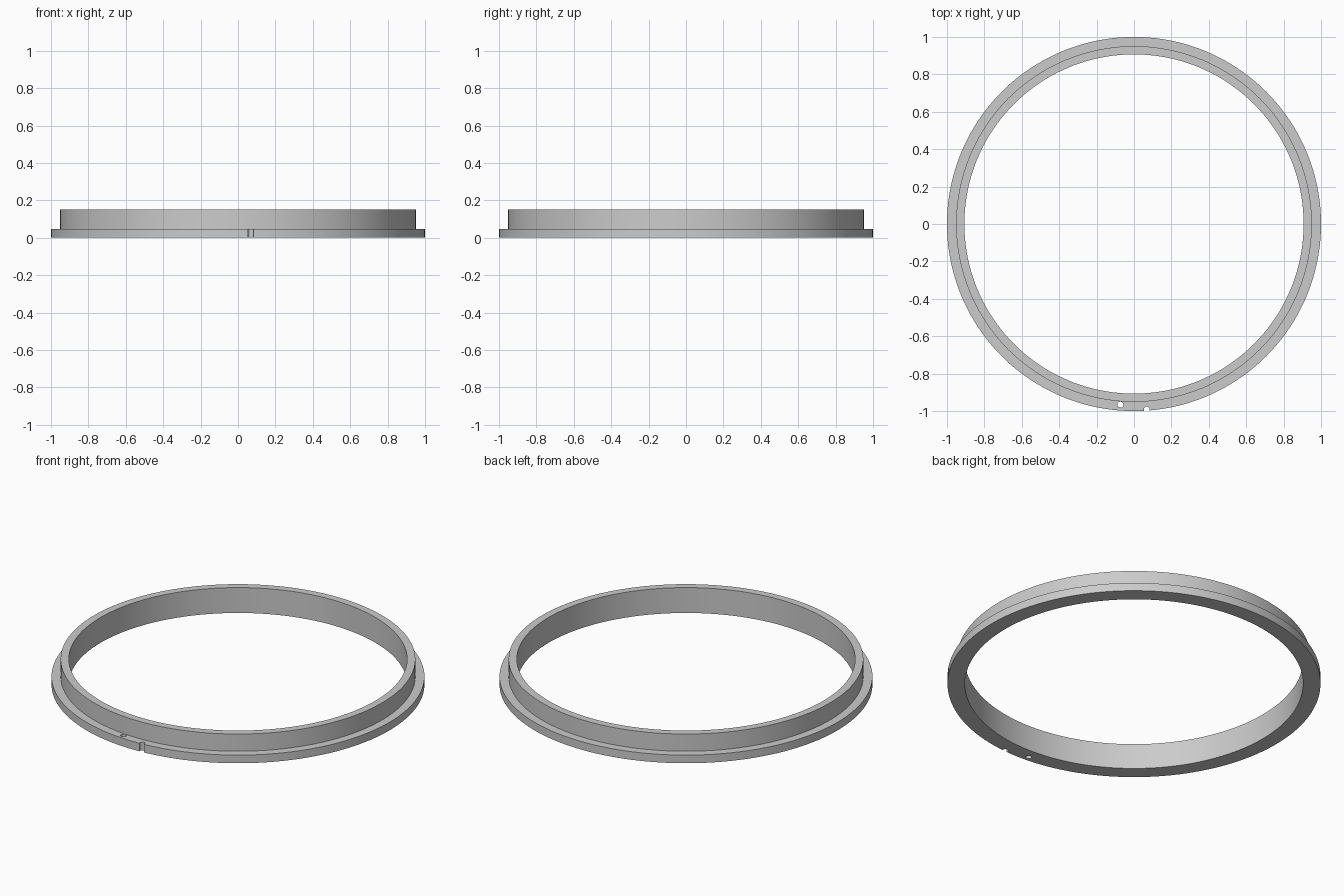
import bpy
import bmesh
import math

if "Cube" in bpy.data.objects:
    bpy.data.objects.remove(bpy.data.objects["Cube"], do_unlink=True)

SEGMENTS = 160
INNER, WALL, RIM = 0.907, 0.951, 1.0
FLANGE_TOP, HEIGHT = 0.048, 0.15

grey = bpy.data.materials.new("plain_grey")
grey.use_nodes = True
colour = (0.6, 0.6, 0.6, 1)
grey.diffuse_color = colour
grey.node_tree.nodes["Principled BSDF"].inputs["Base Color"].default_value = colour


def lathe(name, profile):
    """Sweep a closed (radius, height) profile around z."""
    bm = bmesh.new()
    rings = []
    for i in range(SEGMENTS):
        a = math.tau * i / SEGMENTS
        rings.append([bm.verts.new((r * math.cos(a), r * math.sin(a), z))
                      for r, z in profile])
    n = len(profile)
    for i, ring in enumerate(rings):
        after = rings[(i + 1) % SEGMENTS]
        for j in range(n):
            k = (j + 1) % n
            bm.faces.new((ring[j], after[j], after[k], ring[k]))
    bmesh.ops.recalc_face_normals(bm, faces=bm.faces)
    mesh = bpy.data.meshes.new(name)
    bm.to_mesh(mesh)
    bm.free()
    mesh.materials.append(grey)
    obj = bpy.data.objects.new(name, mesh)
    bpy.context.collection.objects.link(obj)
    return obj


# Ring with a wide flange and a raised wall
ring = lathe("flanged_ring", [(INNER, 0), (RIM, 0), (RIM, FLANGE_TOP),
                              (WALL, FLANGE_TOP), (WALL, HEIGHT), (INNER, HEIGHT)])

# Pin hole and edge notch drilled through the front of the flange
cutters = []
for name, x, y in (("pin_hole", -0.073, -0.966), ("edge_notch", 0.068, -0.992)):
    bpy.ops.mesh.primitive_cylinder_add(vertices=24, radius=0.016, depth=0.2,
                                        location=(x, y, 0))
    cutter = bpy.context.object
    cutter.name = name + "_cutter"
    cutter.data.materials.append(grey)
    cutter.hide_render = True
    cut = ring.modifiers.new(name, "BOOLEAN")
    cut.operation = "DIFFERENCE"
    cut.solver = "EXACT"
    cut.object = cutter
    cutters.append(cutter)

bpy.ops.object.select_all(action="DESELECT")
ring.select_set(True)
bpy.context.view_layer.objects.active = ring
for modifier in list(ring.modifiers):
    bpy.ops.object.modifier_apply(modifier=modifier.name)
for cutter in cutters:
    bpy.data.objects.remove(cutter, do_unlink=True)

bpy.ops.object.shade_smooth_by_angle(angle=math.radians(30))
